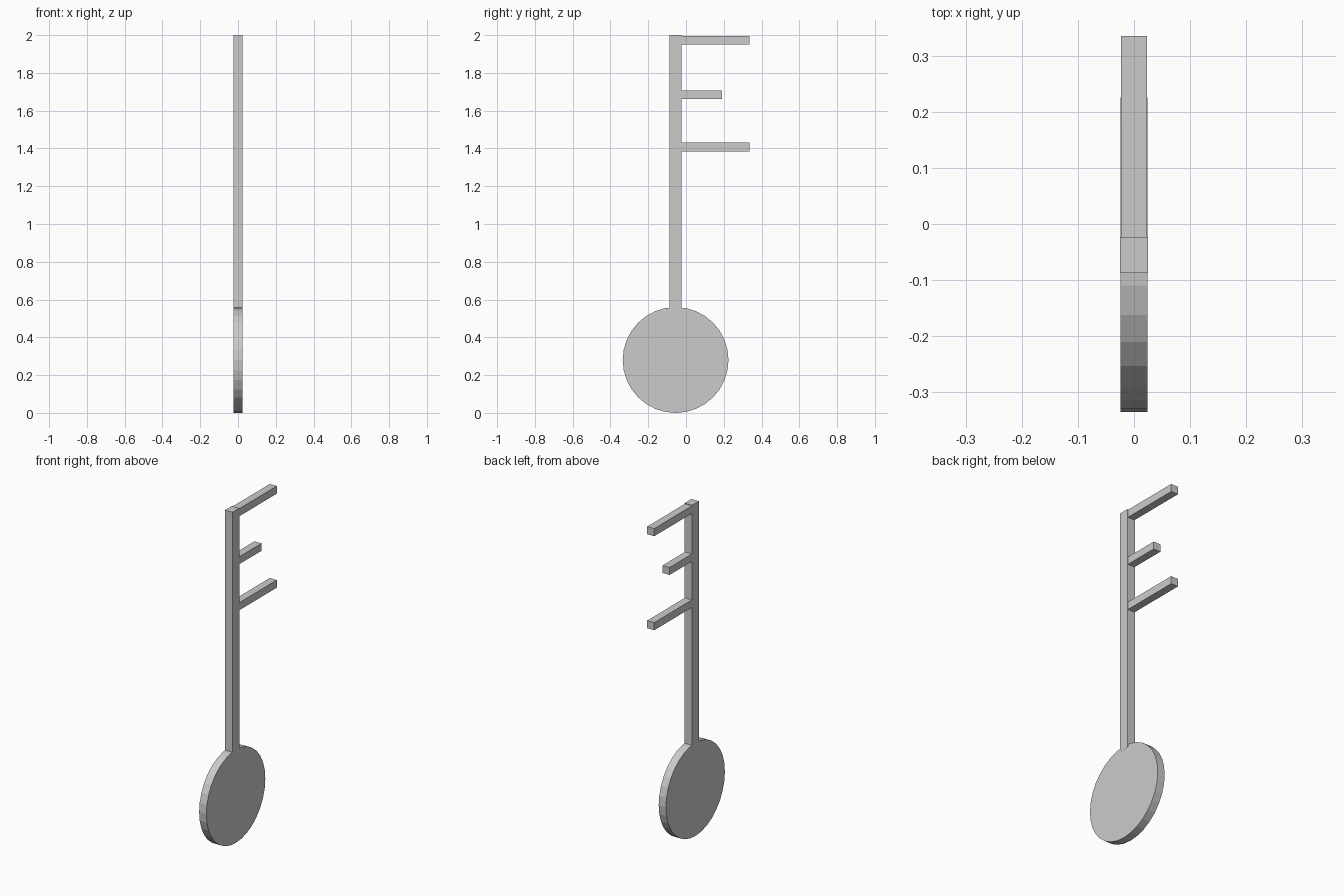
import bpy
from math import pi

if "Cube" in bpy.data.objects:
    bpy.data.objects.remove(bpy.data.objects["Cube"])


def box(name, x_half, y0, y1, z0, z1):
    bpy.ops.mesh.primitive_cube_add(size=1, location=(0, (y0 + y1) / 2, (z0 + z1) / 2))
    ob = bpy.context.object
    ob.name = name
    ob.scale = (2 * x_half, y1 - y0, z1 - z0)
    bpy.ops.object.transform_apply(location=False, rotation=False, scale=True)
    return ob


# Round flat handle: 32-sided disc facing sideways
bpy.ops.mesh.primitive_cylinder_add(vertices=32, radius=0.28, depth=0.048,
                                    location=(0, -0.055, 0.28), rotation=(0, pi / 2, 0))
bpy.context.object.name = "handle_disc"

# Long square shaft, sunk slightly into the disc
box("shaft", 0.025, -0.087, -0.023, 0.54, 2.0)

# Three key teeth: long, short, long
for name, end, z0, z1 in (("tooth_top", 0.335, 1.95, 1.996),
                          ("tooth_middle", 0.19, 1.662, 1.707),
                          ("tooth_bottom", 0.335, 1.385, 1.431)):
    box(name, 0.0232, -0.03, end, z0, z1)
